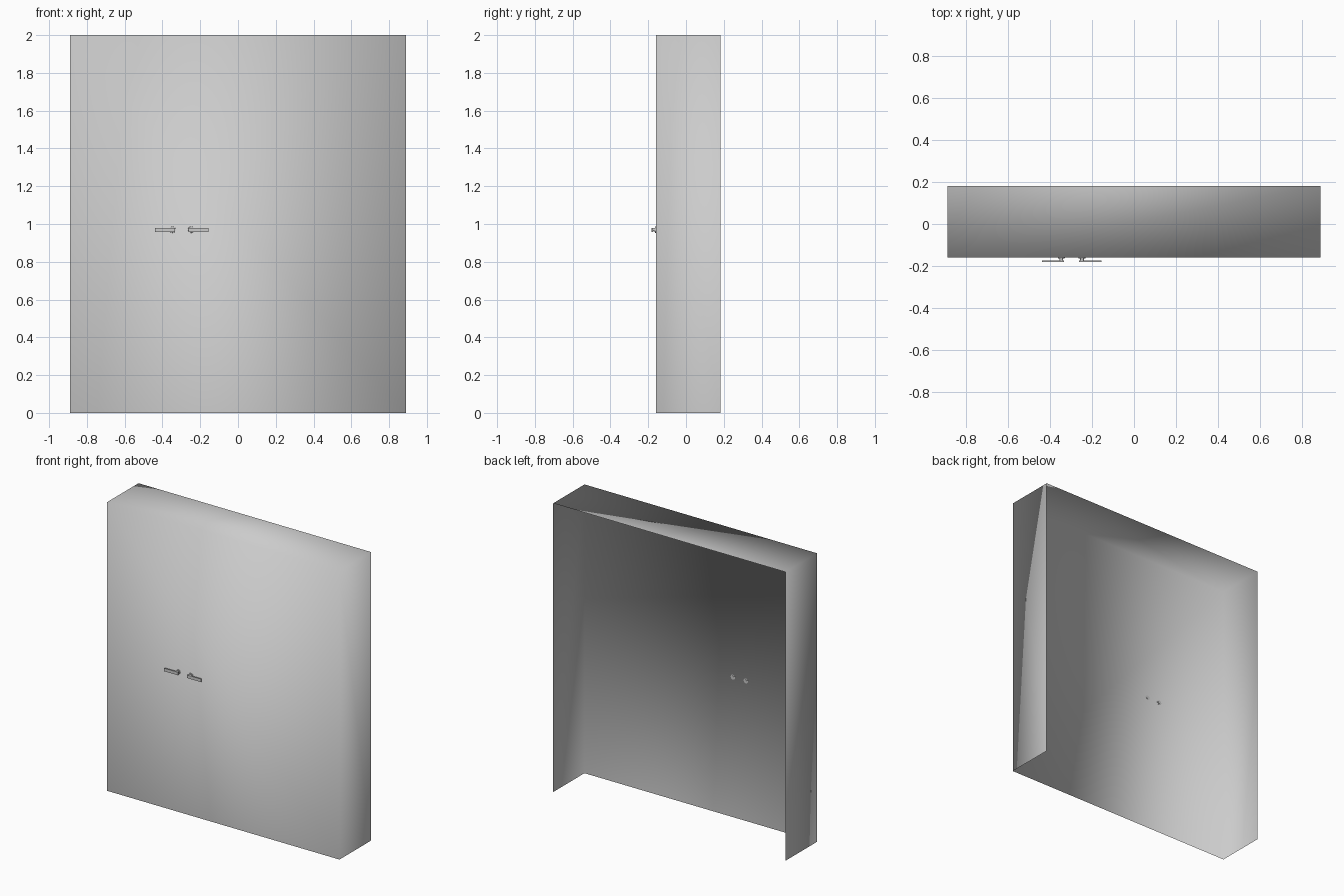
import bpy, bmesh, math
from mathutils import Matrix, Vector

if "Cube" in bpy.data.objects:
    bpy.data.objects.remove(bpy.data.objects["Cube"])

W, FRONT, BACK, H = 0.89, -0.16, 0.182, 2.0
HZ = 0.97


def finish(name, bm, smooth_all=False):
    bmesh.ops.recalc_face_normals(bm, faces=bm.faces)
    me = bpy.data.meshes.new(name)
    bm.to_mesh(me)
    bm.free()
    ob = bpy.data.objects.new(name, me)
    bpy.context.collection.objects.link(ob)
    for p in me.polygons:
        p.use_smooth = smooth_all
    return ob


# Cabinet shell: thin front, sides and top; open back and bottom
bm = bmesh.new()
bmesh.ops.create_cube(bm, size=1.0)
bmesh.ops.transform(bm, verts=bm.verts, matrix=Matrix.Translation((0, (FRONT + BACK) / 2, H / 2))
                    @ Matrix.Diagonal((2 * W, BACK - FRONT, H, 1)))
bm.normal_update()
open_faces = [f for f in bm.faces if f.normal.y > 0.5 or f.normal.z < -0.5]
bmesh.ops.delete(bm, geom=open_faces, context='FACES')
me_obj = finish("cabinet_shell", bm, True)
# outward-facing surfaces
c = Vector((0, (FRONT + BACK) / 2, H / 2))
if sum((p.center - c).dot(p.normal) for p in me_obj.data.polygons) < 0:
    me_obj.data.flip_normals()


def disc(bm, x, y0, y1, r0, r1):
    # round piece along y, radius r0 at y0 (rear) and r1 at y1 (front)
    m = Matrix.Translation((x, (y0 + y1) / 2, HZ)) @ Matrix.Rotation(math.radians(90), 4, 'X')
    bmesh.ops.create_cone(bm, cap_ends=True, segments=20, radius1=r0, radius2=r1,
                          depth=abs(y1 - y0), matrix=m)


def handle(name, x, side):
    bm = bmesh.new()
    # rosette and spindle, which pokes slightly through the door
    disc(bm, x, FRONT + 0.001, FRONT - 0.005, 0.017, 0.016)
    disc(bm, x, FRONT + 0.004, FRONT - 0.016, 0.010, 0.008)
    # flat lever bar with a tip over the spindle
    x0, x1 = x - side * 0.014, x + side * 0.092
    m = Matrix.Translation(((x0 + x1) / 2, -0.178, HZ - 0.002)) \
        @ Matrix.Diagonal((abs(x1 - x0), 0.008, 0.021, 1))
    bmesh.ops.create_cube(bm, size=1.0, matrix=m)
    ob = finish(name, bm)
    bpy.ops.object.select_all(action='DESELECT')
    bpy.context.view_layer.objects.active = ob
    ob.select_set(True)
    bpy.ops.object.shade_smooth_by_angle(angle=math.radians(35))


# Mirrored pair of lever handles
handle("left_lever_handle", -0.347, -1)
handle("right_lever_handle", -0.248, 1)
